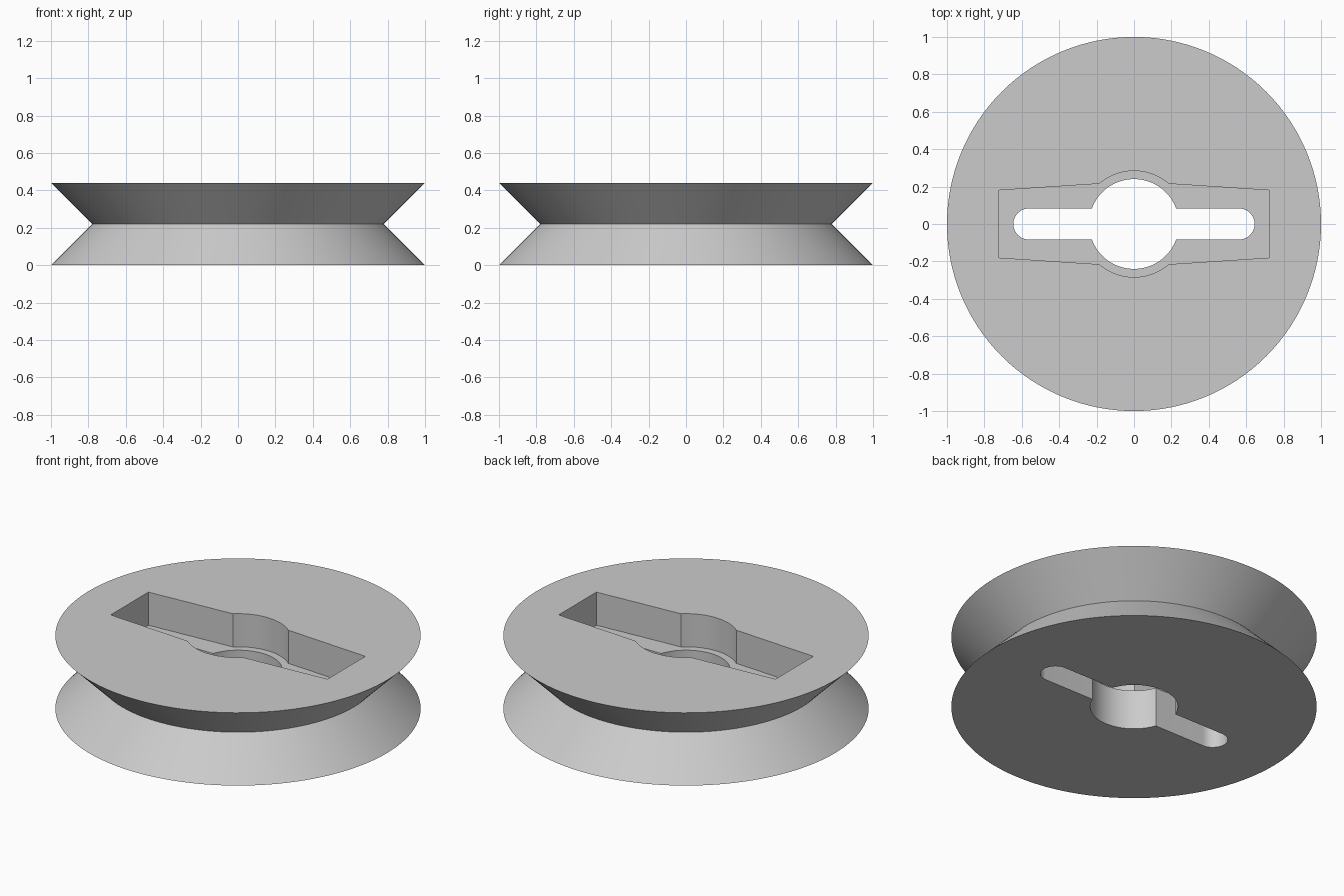
import bpy, bmesh
from math import cos, sin, pi, atan2

RADIUS, WAIST, HEIGHT = 1.0, 0.78, 0.44
FLOOR = 0.24      # height of the pocket floor
SEGMENTS = 128

cube = bpy.data.objects.get("Cube")
if cube:
    bpy.data.objects.remove(cube, do_unlink=True)

grey = bpy.data.materials.new("light_grey")
grey.use_nodes = True
grey.diffuse_color = (0.6, 0.6, 0.6, 1)
grey.node_tree.nodes["Principled BSDF"].inputs["Base Color"].default_value = (0.6, 0.6, 0.6, 1)


def arc(cx, radius, start, end, steps):
    """Points on an arc centred on the x axis."""
    angles = [start + (end - start) * i / steps for i in range(steps + 1)]
    return [(cx + radius * cos(a), radius * sin(a)) for a in angles]


def four_way(quarter):
    """Mirror a quarter outline, running from +x to +y, into a closed loop."""
    half = quarter + [(-x, y) for x, y in reversed(quarter[:-1])]
    return half + [(-x, -y) for x, y in half[1:-1]]


def loft(name, rings):
    """Solid from a stack of (outline, z) rings with capped ends."""
    bm = bmesh.new()
    loops = [[bm.verts.new((x, y, z)) for x, y in outline] for outline, z in rings]
    for low, high in zip(loops, loops[1:]):
        for i in range(len(low)):
            j = (i + 1) % len(low)
            bm.faces.new((low[i], low[j], high[j], high[i]))
    bm.faces.new(reversed(loops[0]))
    bm.faces.new(loops[-1])
    bmesh.ops.recalc_face_normals(bm, faces=bm.faces)
    mesh = bpy.data.meshes.new(name)
    bm.to_mesh(mesh)
    bm.free()
    mesh.materials.append(grey)
    obj = bpy.data.objects.new(name, mesh)
    bpy.context.scene.collection.objects.link(obj)
    return obj


def circle(radius):
    return arc(0, radius, 0, 2 * pi, SEGMENTS)[:-1]


# Pulley disc with a V groove around its rim
pulley = loft("pulley_wheel", [(circle(RADIUS), 0), (circle(WAIST), HEIGHT / 2), (circle(RADIUS), HEIGHT)])

# Through hole: round bore with a round-ended slot
slot_half = 0.083
slot = four_way(arc(0.562, slot_half, 0, pi / 2, 12)
                + arc(0, 0.24, atan2(slot_half, 0.225), pi / 2, 20))
slot_cutter = loft("slot_cutter", [(slot, -0.1), (slot, HEIGHT + 0.1)])

# Tapered pocket in the top, with a round middle
pocket = four_way([(0.725, 0), (0.725, 0.18)] + arc(0, 0.284, atan2(0.215, 0.185), pi / 2, 12))
pocket_cutter = loft("pocket_cutter", [(pocket, FLOOR), (pocket, HEIGHT + 0.1)])

# Cut both openings and apply
bpy.ops.object.select_all(action='DESELECT')
bpy.context.view_layer.objects.active = pulley
pulley.select_set(True)
for cutter in (pocket_cutter, slot_cutter):
    cutter.hide_render = True
    cut = pulley.modifiers.new(cutter.name, 'BOOLEAN')
    cut.operation = 'DIFFERENCE'
    cut.solver = 'EXACT'
    cut.object = cutter
    bpy.ops.object.modifier_apply(modifier=cut.name)
    bpy.data.objects.remove(cutter, do_unlink=True)

bpy.ops.object.shade_smooth_by_angle(angle=pi / 6)
